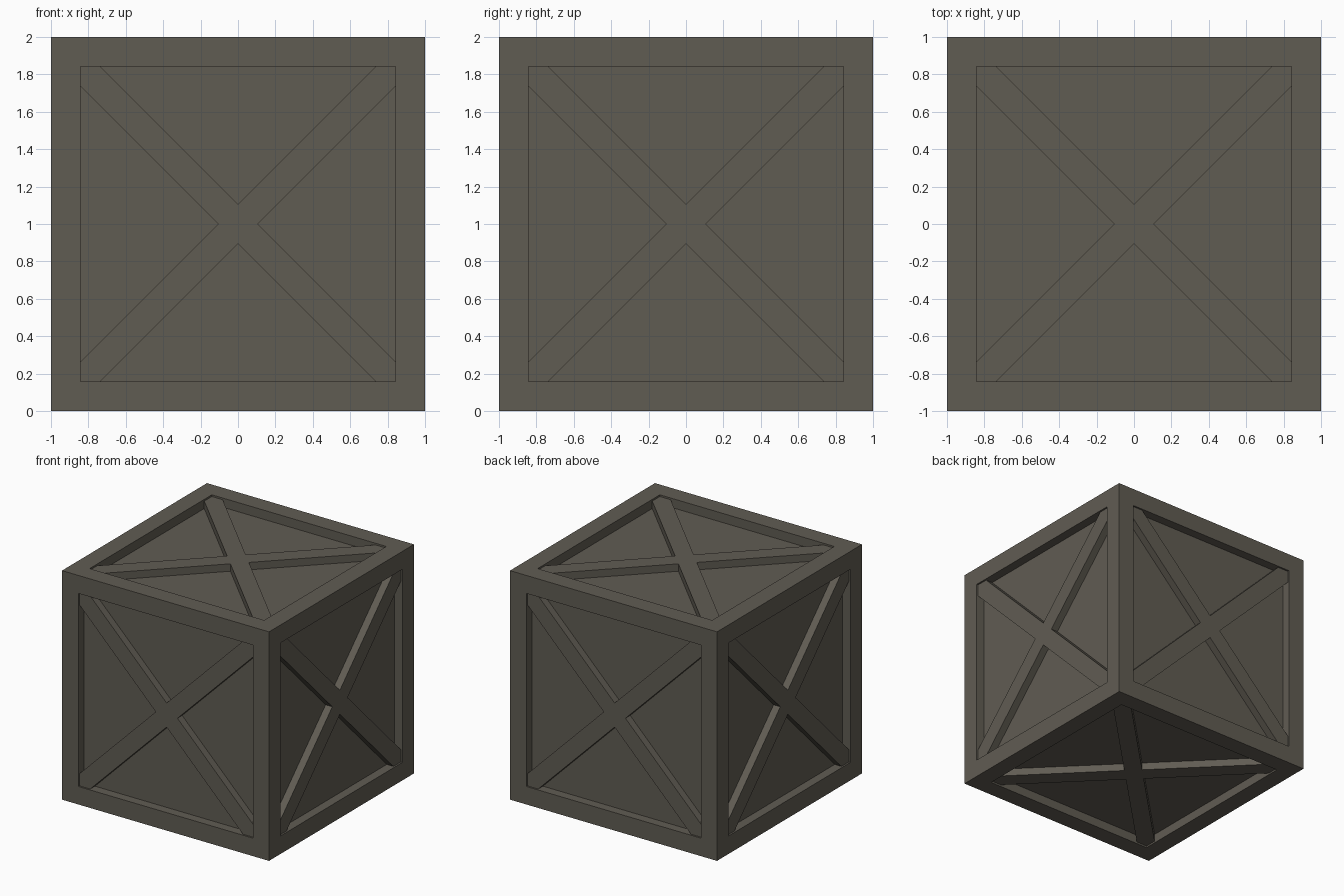
import bpy, bmesh, math
from mathutils import Matrix, Vector

if "Cube" in bpy.data.objects:
    bpy.data.objects.remove(bpy.data.objects["Cube"])

FRAME = 0.157    # frame board width
PANEL = 0.08     # depth of the sunken panels
BRACE = 0.015    # depth of the brace tops below the frame
NOTCH = 0.105    # distance of the brace crossing corners from the middle

wood = bpy.data.materials.new("weathered_wood")
wood.diffuse_color = (0.118, 0.107, 0.086, 1)
wood.use_nodes = True
wood.node_tree.nodes["Principled BSDF"].inputs["Base Color"].default_value = wood.diffuse_color


def make_object(name, bm):
    bmesh.ops.recalc_face_normals(bm, faces=bm.faces[:])
    mesh = bpy.data.meshes.new(name)
    bm.to_mesh(mesh)
    bm.free()
    mesh.materials.append(wood)
    obj = bpy.data.objects.new(name, mesh)
    bpy.context.collection.objects.link(obj)
    obj.location.z = 1
    return obj


# Crate body: a cube with a sunken panel on every side
bm = bmesh.new()
bmesh.ops.create_cube(bm, size=2)
panels = bm.faces[:]
bmesh.ops.inset_individual(bm, faces=panels, thickness=FRAME, use_even_offset=True)
bmesh.ops.inset_individual(bm, faces=panels, thickness=0.0)
for f in panels:
    c = f.calc_center_median()
    axis = max(range(3), key=lambda i: abs(c[i]))
    for v in f.verts:
        v.co[axis] = math.copysign(1 - PANEL, c[axis])
make_object("crate_body", bm)


# Diagonal cross brace, ends tucked slightly into the frame
def cross_brace(name, rot):
    e = 1 - FRAME + 0.02
    arm = [(NOTCH, 0), (e, e - NOTCH), (e, e), (e - NOTCH, e)]
    bm = bmesh.new()
    verts = []
    for k in range(4):
        turn = Matrix.Rotation(k * math.pi / 2, 3, 'Z')
        for x, y in arm:
            verts.append(bm.verts.new(turn @ Vector((x, y, 1 - BRACE))))
    top = bm.faces.new(verts)
    ext = bmesh.ops.extrude_face_region(bm, geom=[top], use_keep_orig=True)
    for v in ext["geom"]:
        if isinstance(v, bmesh.types.BMVert):
            v.co.z = 1 - PANEL - 0.01
    bmesh.ops.triangulate(bm, faces=[f for f in bm.faces if len(f.verts) > 4])
    bmesh.ops.transform(bm, matrix=rot, verts=bm.verts[:])
    make_object(name, bm)


sides = {"top": (0, 'X'), "bottom": (180, 'X'), "front": (90, 'X'),
         "back": (-90, 'X'), "right": (90, 'Y'), "left": (-90, 'Y')}
for side, (deg, axis) in sides.items():
    cross_brace(side + "_cross_brace", Matrix.Rotation(math.radians(deg), 4, axis))
